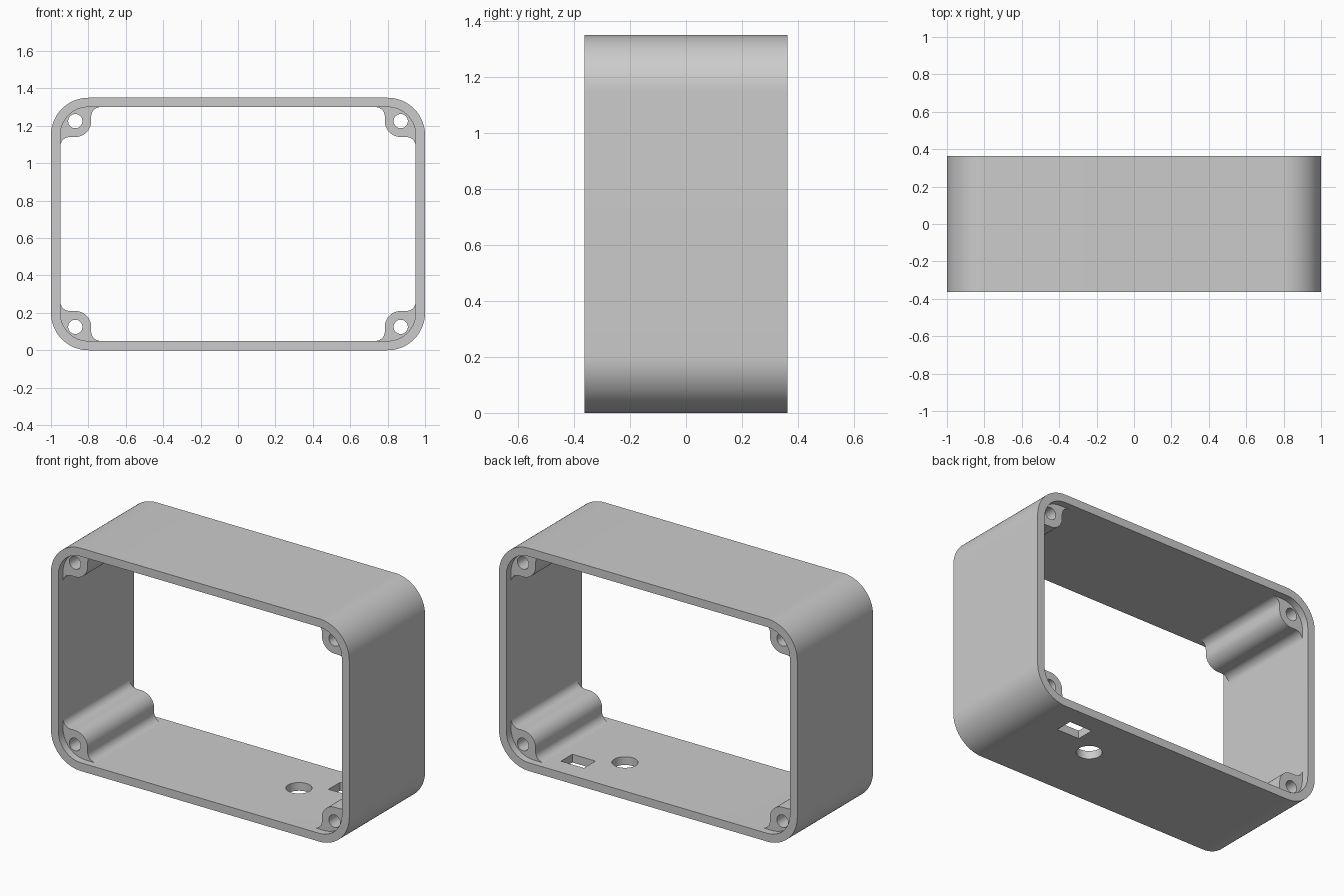
import bpy, bmesh
from math import sin, cos, pi
from mathutils import Vector

if "Cube" in bpy.data.objects:
    bpy.data.objects.remove(bpy.data.objects["Cube"])

WIDTH, HEIGHT, DEPTH = 2.0, 1.35, 0.726
WALL, CORNER = 0.05, 0.2
POST_DEPTH = 0.636

grey = bpy.data.materials.new("light grey plastic")
grey.use_nodes = True
colour = (0.6, 0.6, 0.6, 1)
grey.diffuse_color = colour
grey.node_tree.nodes["Principled BSDF"].inputs["Base Color"].default_value = colour


def arc(cx, cz, r, start, end, steps=16):
    """Points on an arc, angles in quarter turns."""
    angles = [(start + (end - start) * i / steps) * pi / 2 for i in range(steps + 1)]
    return [(cx + r * cos(a), cz + r * sin(a)) for a in angles]


def rounded_rect(w, h, r):
    x, z = w / 2 - r, h / 2 - r
    pts = []
    for q, (sx, sz) in enumerate([(1, 1), (-1, 1), (-1, -1), (1, -1)]):
        pts += arc(sx * x, sz * z, r, q, q + 1, 24)
    return pts


def circle(cx, cz, r):
    return arc(cx, cz, r, 0, 4, 48)[:-1]


def prism(name, loops, depth):
    """Fill the loops (holes allowed) in the xz plane and extrude along y."""
    bm = bmesh.new()
    for loop in loops:
        verts = [bm.verts.new((x, -depth / 2, z)) for x, z in loop]
        for a, b in zip(verts, verts[1:] + verts[:1]):
            bm.edges.new((a, b))
    bmesh.ops.triangle_fill(bm, edges=bm.edges[:], use_beauty=True, normal=(0, -1, 0))
    side = bmesh.ops.extrude_face_region(bm, geom=bm.faces[:], use_keep_orig=True)
    moved = [g for g in side["geom"] if isinstance(g, bmesh.types.BMVert)]
    bmesh.ops.translate(bm, verts=moved, vec=(0, depth, 0))
    bmesh.ops.recalc_face_normals(bm, faces=bm.faces[:])
    mesh = bpy.data.meshes.new(name)
    bm.to_mesh(mesh)
    bm.free()
    mesh.materials.append(grey)
    obj = bpy.data.objects.new(name, mesh)
    bpy.context.collection.objects.link(obj)
    return obj


def cut(target, cutter):
    mod = target.modifiers.new("opening", 'BOOLEAN')
    mod.operation, mod.solver, mod.object = 'DIFFERENCE', 'EXACT', cutter
    bpy.context.view_layer.objects.active = target
    bpy.ops.object.modifier_apply(modifier=mod.name)
    bpy.data.objects.remove(cutter)


# Open rounded frame
frame = prism("enclosure_frame", [
    rounded_rect(WIDTH, HEIGHT, CORNER),
    rounded_rect(WIDTH - 2 * WALL, HEIGHT - 2 * WALL, CORNER - WALL)], DEPTH)
frame.location.z = HEIGHT / 2
bpy.context.view_layer.update()
parts = [frame]

# Round and rectangular openings through the floor
bpy.ops.mesh.primitive_cylinder_add(vertices=48, radius=0.072, depth=0.3, location=(0.37, 0.055, 0))
cut(frame, bpy.context.object)
bpy.ops.mesh.primitive_cube_add(size=1, location=(0.59, 0.19, 0))
bpy.context.object.scale = (0.155, 0.11, 0.3)
bpy.context.view_layer.update()
cut(frame, bpy.context.object)

# Screw posts in the corners, drawn for the upper +x corner about the frame centre
px, pz, post_r, fillet = 0.87, 0.55, 0.085, 0.05
ix, iz = WIDTH / 2 - WALL, HEIGHT / 2 - WALL
bury = 0.015
left, low = px - post_r, pz - post_r
outline = arc(left - fillet, iz - fillet, fillet, 1, 0, 10)
outline += arc(px, pz, post_r, 2, 3)
outline += arc(ix - fillet, low - fillet, fillet, 1, 0, 10)
outline += arc(WIDTH / 2 - CORNER, HEIGHT / 2 - CORNER, CORNER - WALL + bury, 0, 1)
outline.insert(len(outline) - 17, (ix + bury, low - fillet))
outline.append((left - fillet, iz + bury))

for vname, sz in (("upper", 1), ("lower", -1)):
    for hname, sx in (("left", 1), ("right", -1)):
        loops = [[(sx * x, sz * z) for x, z in loop]
                 for loop in (outline, circle(px, pz, 0.038))]
        post = prism(f"{vname}_{hname}_screw_post", loops, POST_DEPTH)
        post.location.z = HEIGHT / 2
        parts.append(post)

# Smooth curved walls, crisp rims
bpy.ops.object.select_all(action='DESELECT')
for part in parts:
    part.select_set(True)
bpy.context.view_layer.objects.active = frame
bpy.ops.object.shade_smooth_by_angle(angle=pi / 6)
